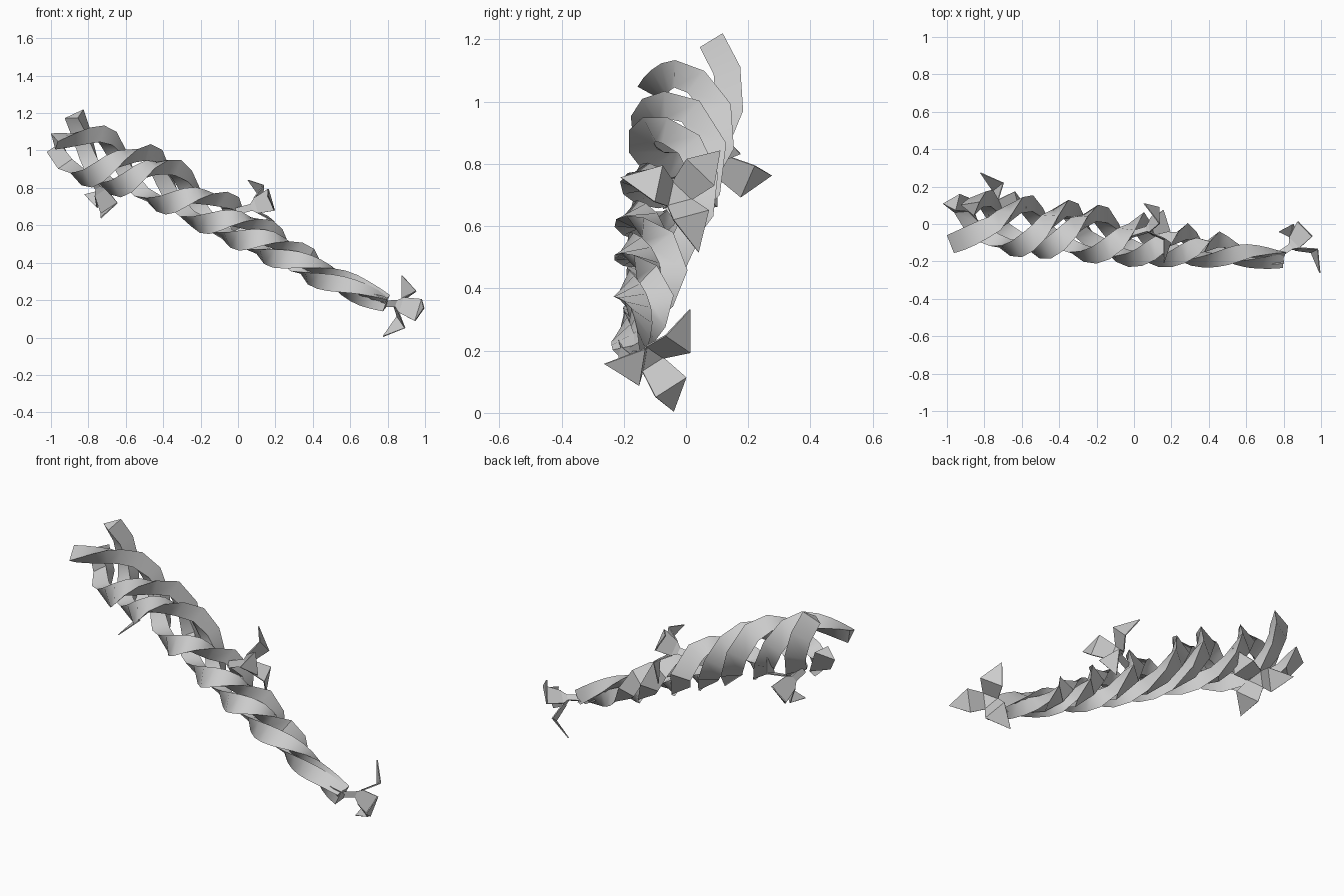
import bpy
import bmesh
from math import radians, cos, sin, tau
from mathutils import Vector

cube = bpy.data.objects.get("Cube")
if cube:
    bpy.data.objects.remove(cube, do_unlink=True)

grey = bpy.data.materials.new("plain grey")
grey.use_nodes = True
COLOR = (0.6, 0.6, 0.6, 1)
grey.diffuse_color = COLOR
grey.node_tree.nodes["Principled BSDF"].inputs["Base Color"].default_value = COLOR


def finish(bm, name):
    bmesh.ops.recalc_face_normals(bm, faces=bm.faces)
    mesh = bpy.data.meshes.new(name)
    bm.to_mesh(mesh)
    bm.free()
    mesh.materials.append(grey)
    obj = bpy.data.objects.new(name, mesh)
    bpy.context.collection.objects.link(obj)
    return obj


def lookup(table, x):
    """Linear interpolation of the values listed after each x."""
    for a, b in zip(table, table[1:]):
        if x <= b[0]:
            break
    t = (x - a[0]) / (b[0] - a[0])
    return [p + (q - p) * t for p, q in zip(a[1:], b[1:])]


def bridge(bm, rings):
    """Closed tube through rings of vertices."""
    for r, s in zip(rings, rings[1:]):
        for k in range(3):
            n = (k + 1) % 3
            bm.faces.new((r[k], r[n], s[n], s[k]))
    bm.faces.new(rings[0])
    bm.faces.new(rings[-1])


# Centre line of the twist: x, centre y, centre z, radius in y, radius in z
CORE = [(-1, 0, 1.0, .12, .09), (-.75, 0, .96, .12, .13), (-.45, -.02, .85, .12, .125),
        (0, -.08, .6, .1, .09), (.4, -.13, .37, .055, .05), (.79, -.18, .18, .018, .015)]


def strand(name, turns, lead_in=()):
    points = [Vector(p) for p in lead_in]
    first, last = turns[0][0], turns[-1][0]
    steps = round((last - first) * 17)
    for i in range(steps + 1):
        x = first + (last - first) * i / steps
        a = radians(lookup(turns, x)[0])
        cy, cz, ry, rz = lookup(CORE, x)
        points.append(Vector((x, cy - ry * cos(a), cz + rz * sin(a))))
    bm = bmesh.new()
    rings = []
    for i, p in enumerate(points):
        tangent = (points[min(i + 1, len(points) - 1)] - points[max(i - 1, 0)]).normalized()
        cy, cz, _, _ = lookup(CORE, p.x)
        out = Vector((0, p.y - cy, p.z - cz))
        out = (out - tangent * out.dot(tangent)).normalized()
        side = tangent.cross(out)
        # lean the flat outer face forward along the winding
        lean = radians(35)
        out, side = out * cos(lean) - side * sin(lean), side * cos(lean) + out * sin(lean)
        half = .056 - .02 * max(0, p.x)
        corners = (out * .022 + side * half, out * .022 - side * half, out * -.05)
        rings.append([bm.verts.new(p + c) for c in corners])
    bridge(bm, rings)
    obj = finish(bm, name)
    bpy.ops.object.select_all(action='DESELECT')
    obj.select_set(True)
    bpy.context.view_layer.objects.active = obj
    bpy.ops.object.shade_smooth_by_angle(angle=radians(40))


strand("upper_strand", [(-.98, 35), (-.72, 90), (-.47, 270), (-.05, 450), (.1, 630), (.6, 810),
                        (.79, 850)])
strand("middle_strand", [(-.97, 165), (-.86, 270), (-.47, 450), (-.26, 630), (.17, 810),
                         (.35, 990), (.79, 1130)])
strand("flared_strand", [(-.7, 270), (-.33, 450), (-.08, 630), (.35, 810), (.5, 960), (.79, 1050)],
       [(-.87, .09, 1.19), (-.83, .135, 1.09), (-.79, .135, .97), (-.75, .08, .86)])


def blossom(name, root, center, axis, tip):
    """Stalk with three bent petals spaced evenly round its axis."""
    root, center, d = Vector(root), Vector(center), Vector(axis).normalized()
    u = Vector(tip) - center
    u = (u - d * u.dot(d)).normalized()
    v = d.cross(u)
    base = center - d * .03
    # petals
    bm = bmesh.new()
    for k in range(3):
        a = tau * k / 3
        out, side = u * cos(a) + v * sin(a), v * cos(a) - u * sin(a)
        inner = [bm.verts.new(base + out * .025 + side * s * .043) for s in (-1, 1)]
        elbow = [bm.verts.new(center + d * .045 + out * .085 + side * s * .062) for s in (-1, 1)]
        point = bm.verts.new(center + out * .2)
        bm.faces.new((inner[0], inner[1], elbow[1], elbow[0]))
        bm.faces.new((elbow[0], elbow[1], point))
    solid = finish(bm, name + "_petals").modifiers.new("thickness", 'SOLIDIFY')
    solid.thickness = .006
    solid.offset = 0
    # stalk widening into the three-sided cup
    bm = bmesh.new()
    rings = []
    for p, r in ((root, .022), (base - d * .025, .022), (base, .05)):
        angles = [tau * (k + .5) / 3 for k in range(3)]
        rings.append([bm.verts.new(p + (u * cos(a) + v * sin(a)) * r) for a in angles])
    bridge(bm, rings)
    finish(bm, name + "_stalk")


blossom("end_blossom", (.76, -.18, .18), (.882, -.097, .165), (.78, .545, -.33), (1, -.26, .155))
blossom("middle_blossom", (-.02, -.06, .67), (.12, -.02, .705), (.94, .25, .22), (.17, -.21, .76))
blossom("rear_blossom", (-.79, .06, .86), (-.71, .108, .775), (.7, .43, -.58), (-.82, .27, .765))
